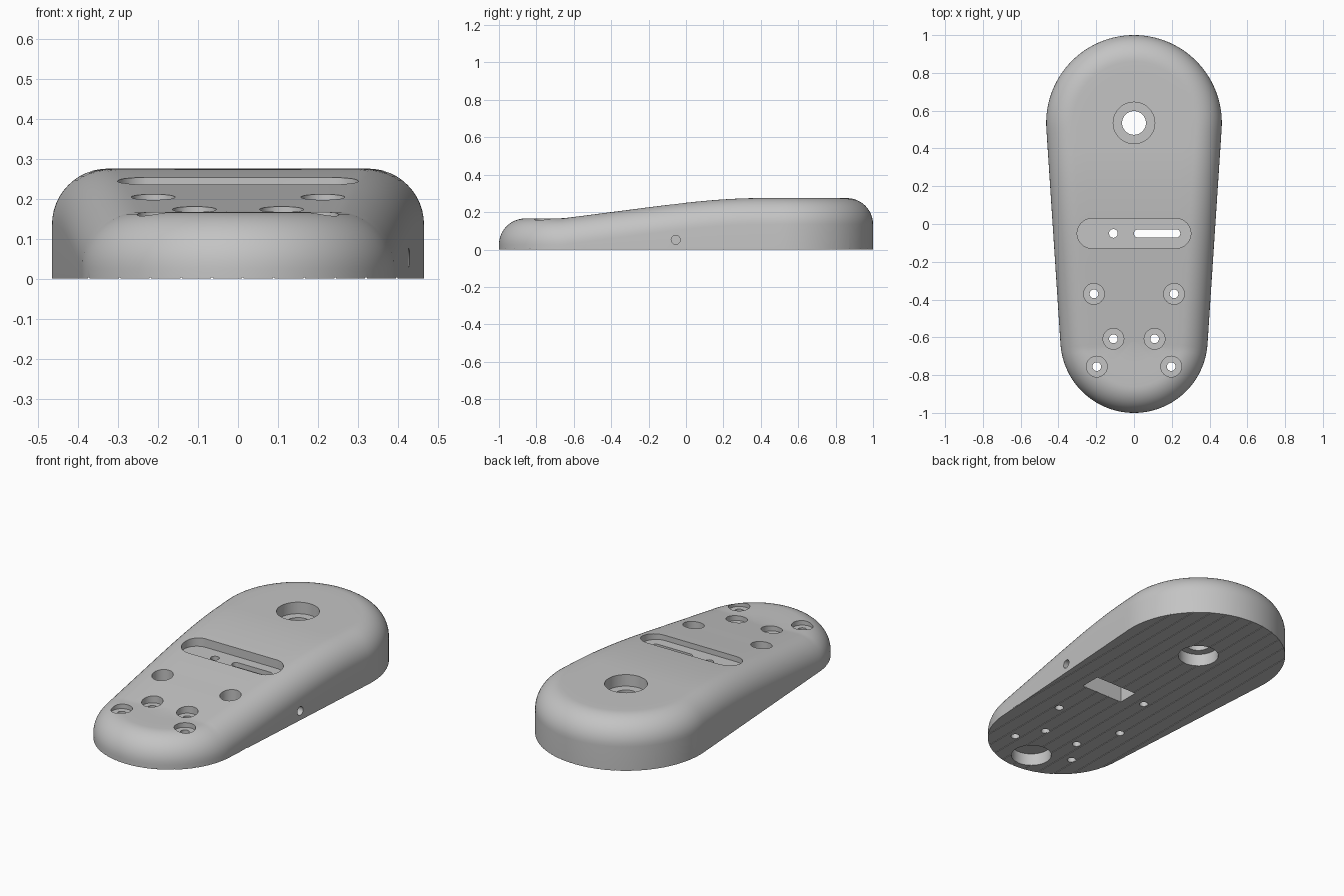
import bpy
import bmesh
from math import pi, sin, cos, sqrt, asin

cube = bpy.data.objects.get("Cube")
if cube:
    bpy.data.objects.remove(cube, do_unlink=True)

BACK_Y, BACK_R = 0.535, 0.465
FRONT_Y, FRONT_R = -0.61, 0.39
FILLET = 0.14

grey = bpy.data.materials.new("plain grey")
grey.use_nodes = True
grey.diffuse_color = (0.55, 0.55, 0.55, 1)
grey.node_tree.nodes["Principled BSDF"].inputs["Base Color"].default_value = (0.55, 0.55, 0.55, 1)


def top_height(y):
    """Flat toe, straight ramp, then an easing curve to the flat heel."""
    if y < -0.4:
        return max(0.166, 0.2 + 0.13 * (y + 0.4))
    if y > 0.4:
        return 0.275
    t = (y + 0.4) / 0.8
    ramp = t * (1 - t) ** 2 * 0.8 * 0.125
    return 0.2 + 0.075 * t * t * (3 - 2 * t) + ramp


def half_outline(inset):
    """Right half of the tapered outline, from toe to heel."""
    tilt = asin((BACK_R - FRONT_R) / (BACK_Y - FRONT_Y))
    rf, rb = FRONT_R - inset, BACK_R - inset
    steps = 28
    front = [-pi / 2 + (pi / 2 - tilt) * i / steps for i in range(steps + 1)]
    back = [-tilt + (pi / 2 + tilt) * i / steps for i in range(steps + 1)]
    pts = [(rf * cos(a), FRONT_Y + rf * sin(a)) for a in front]
    end = [(rb * cos(a), BACK_Y + rb * sin(a)) for a in back]
    (x0, y0), (x1, y1) = pts[-1], end[0]
    pts += [(x0 + (x1 - x0) * i / 32, y0 + (y1 - y0) * i / 32) for i in range(1, 32)]
    return pts + end


def make_body():
    bm = bmesh.new()
    rings = []

    def add_ring(inset, height):
        half = half_outline(inset)
        loop = half + [(-x, y) for x, y in half[-2:0:-1]]
        rings.append([bm.verts.new((x, y, height(y))) for x, y in loop])

    add_ring(0, lambda y: 0)
    for i in range(13):
        a = pi / 2 * i / 12
        drop = FILLET * (1 - sin(a))
        add_ring(FILLET * (1 - cos(a)), lambda y: top_height(y) - drop)
    for inset in (0.2, 0.26, 0.32, 0.37):
        add_ring(inset, top_height)
    n = len(rings[0])
    for low, high in zip(rings, rings[1:]):
        for i in range(n):
            j = (i + 1) % n
            bm.faces.new((low[i], low[j], high[j], high[i]))
    # central strip on top, joining the two halves
    last = rings[-1]
    for i in range(n // 2):
        quad = [last[i], last[i + 1], last[(n - i - 1) % n], last[(n - i) % n]]
        bm.faces.new(list(dict.fromkeys(quad)))
    bm.faces.new(rings[0][::-1])
    bmesh.ops.recalc_face_normals(bm, faces=bm.faces[:])
    mesh = bpy.data.meshes.new("pedal_body")
    bm.to_mesh(mesh)
    bm.free()
    mesh.materials.append(grey)
    obj = bpy.data.objects.new("pedal_body", mesh)
    bpy.context.collection.objects.link(obj)
    return obj


body = make_body()
cutters = []


def prism(outline, z0, z1):
    """Cutter from a flat outline, extruded between two heights."""
    bm = bmesh.new()
    low = [bm.verts.new((x, y, z0)) for x, y in outline]
    high = [bm.verts.new((x, y, z1)) for x, y in outline]
    n = len(low)
    for i in range(n):
        j = (i + 1) % n
        bm.faces.new((low[i], low[j], high[j], high[i]))
    bm.faces.new(low[::-1])
    bm.faces.new(high)
    mesh = bpy.data.meshes.new("cutter")
    bm.to_mesh(mesh)
    bm.free()
    mesh.materials.append(grey)
    obj = bpy.data.objects.new("cutter", mesh)
    obj.hide_render = True
    bpy.context.collection.objects.link(obj)
    cutters.append(obj)
    return obj


def slot(xa, xb, y, r, z0, z1, n=20):
    right = [(xb + r * cos(a), y + r * sin(a)) for a in (-pi / 2 + pi * i / n for i in range(n + 1))]
    left = [(xa + r * cos(a), y + r * sin(a)) for a in (pi / 2 + pi * i / n for i in range(n + 1))]
    return prism(right + left, z0, z1)


def hole(x, y, r, z0, z1, n=40):
    return prism([(x + r * cos(2 * pi * i / n), y + r * sin(2 * pi * i / n)) for i in range(n)], z0, z1)


def box(x0, x1, y0, y1, z0, z1):
    return prism([(x0, y0), (x1, y0), (x1, y1), (x0, y1)], z0, z1)


# fine grooves under the base
for i in range(-5, 6):
    x = i * 0.077 + 0.012
    box(x - 0.002, x + 0.002, -1.1, 1.1, -0.1, 0.003)

# main bore, recessed on both faces, and the blind recess under the toe
hole(0, BACK_Y, 0.11, 0.21, 0.5)
hole(0, BACK_Y, 0.063, -0.1, 0.5)
hole(0, BACK_Y, 0.107, -0.1, 0.07)
hole(0, -0.855, 0.107, -0.1, 0.07)

# six counterbored screw holes
for x, y in ((0.212, -0.37), (0.109, -0.608), (0.197, -0.755)):
    for side in (-1, 1):
        hole(side * x, y, 0.055, 0.14, 0.5)
        hole(side * x, y, 0.023, -0.1, 0.5)

# long recess with a pin hole and a slot opening into the pocket below
slot(-0.222, 0.222, -0.05, 0.079, 0.205, 0.5)
hole(-0.109, -0.05, 0.023, -0.1, 0.5)
slot(0.022, 0.223, -0.05, 0.022, 0.05, 0.5)
box(0, 0.265, -0.11, 0.01, -0.1, 0.15)

# side hole running into the pocket
side_hole = hole(0, 0, 0.024, 0.2, 0.6)
side_hole.rotation_euler = (0, pi / 2, 0)
side_hole.location = (0, -0.055, 0.052)

# cut everything out of the body
bpy.context.view_layer.update()
bpy.ops.object.select_all(action='DESELECT')
bpy.context.view_layer.objects.active = body
body.select_set(True)
for cutter in cutters:
    cut = body.modifiers.new("cut", 'BOOLEAN')
    cut.operation = 'DIFFERENCE'
    cut.solver = 'EXACT'
    cut.object = cutter
    bpy.ops.object.modifier_apply(modifier=cut.name)
for cutter in cutters:
    bpy.data.objects.remove(cutter, do_unlink=True)
bpy.ops.object.shade_smooth_by_angle(angle=0.5)
